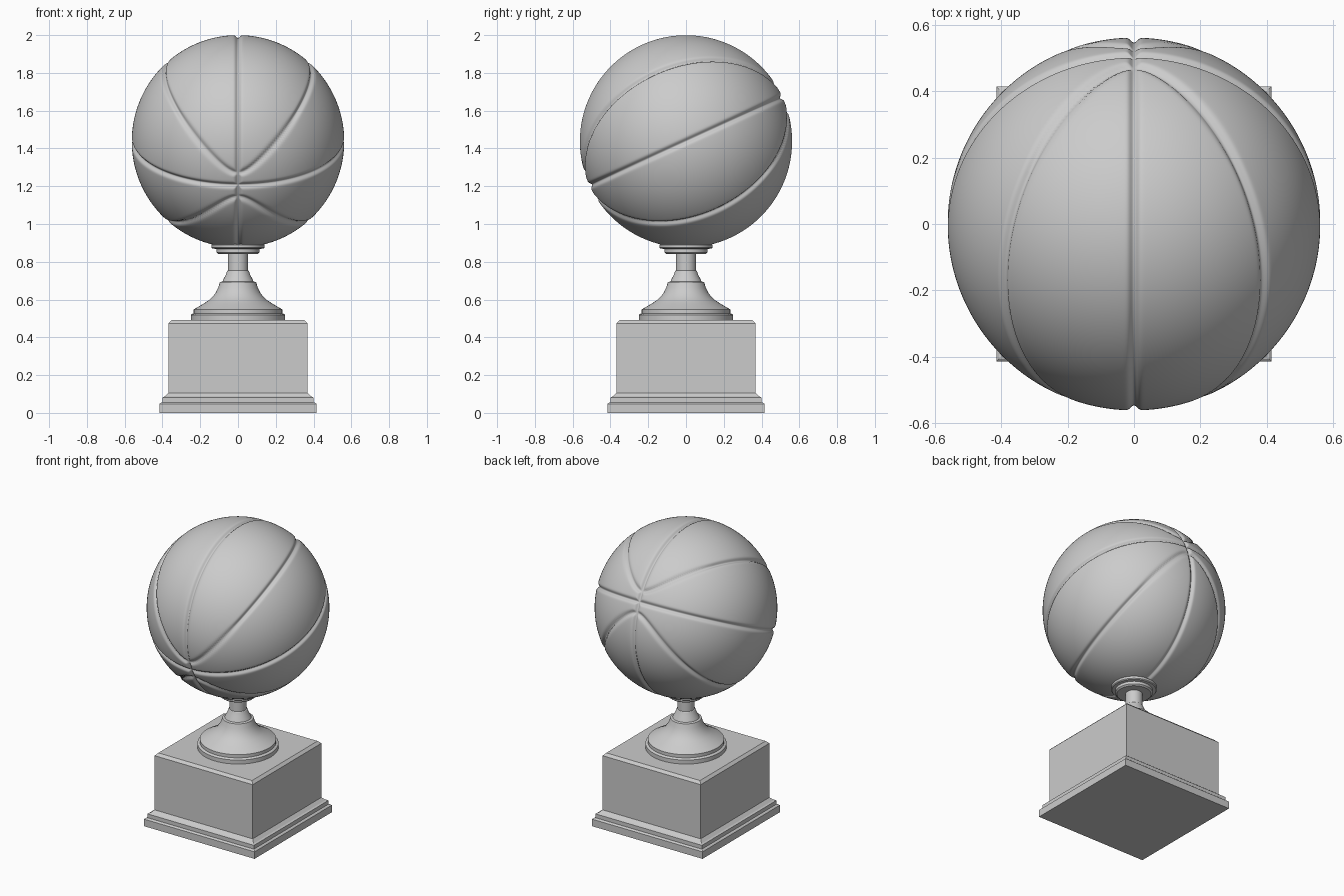
import bpy, bmesh
from math import sin, cos, tan, pi, sqrt, exp, radians
from mathutils import Vector, Matrix

if "Cube" in bpy.data.objects:
    bpy.data.objects.remove(bpy.data.objects["Cube"])


def finish(bm, name):
    bmesh.ops.recalc_face_normals(bm, faces=bm.faces)
    me = bpy.data.meshes.new(name)
    bm.to_mesh(me)
    bm.free()
    ob = bpy.data.objects.new(name, me)
    bpy.context.collection.objects.link(ob)
    bpy.ops.object.select_all(action='DESELECT')
    ob.select_set(True)
    bpy.context.view_layer.objects.active = ob
    return ob


def stack(name, profile, sides, scale=1.0, turn=0.0):
    """Closed solid made of stacked regular rings given as (radius, z)."""
    bm = bmesh.new()
    rings = [[bm.verts.new((r * scale * cos(turn + 2 * pi * i / sides),
                            r * scale * sin(turn + 2 * pi * i / sides), z))
              for i in range(sides)] for r, z in profile]
    for a, b in zip(rings, rings[1:]):
        for i in range(sides):
            j = (i + 1) % sides
            bm.faces.new((a[i], a[j], b[j], b[i]))
    bm.faces.new(rings[0])
    bm.faces.new(rings[-1])
    return finish(bm, name)


# Square plinth with stepped foot and chamfered top
stack("plinth", [(.415, 0), (.415, .048), (.408, .054), (.40, .056), (.40, .082),
                 (.388, .087), (.369, .106), (.369, .474), (.352, .491)],
      4, sqrt(2), pi / 4)

# Turned stem with flared foot and cup under the ball
stack("stem", [(.25, .489), (.25, .518), (.243, .524), (.235, .526), (.235, .548),
               (.222, .555), (.185, .577), (.155, .596), (.135, .614), (.118, .636),
               (.105, .662), (.096, .692), (.082, .696), (.078, .706), (.066, .728),
               (.057, .752), (.053, .755), (.053, .842), (.105, .842), (.115, .85),
               (.115, .868), (.135, .870), (.14, .875), (.14, .890), (.132, .894)], 48)
bpy.ops.object.shade_smooth_by_angle(angle=radians(30))

# Ball: quad sphere with vertices crowded along the seams, pushed in as grooves
R, GAP = .5625, .07
WIDTH, DEPTH = .013, .015


def warp(u):
    return tan(pi / 4 * (u - .55 * sin(2 * pi * u) / (2 * pi)))


bm = bmesh.new()
bmesh.ops.create_cube(bm, size=2)
bmesh.ops.subdivide_edges(bm, edges=bm.edges[:], cuts=107, use_grid_fill=True)
tilt = Matrix.Rotation(radians(24.6), 3, 'X')
for v in bm.verts:
    n = Vector([warp(c) for c in v.co]).normalized()
    x, z = n.x * R, n.z * R
    curved = abs(z * z - x * x - GAP * GAP) / (2 * sqrt(x * x + z * z) + 1e-6)
    d = min(abs(x), abs(z), curved)          # distance to the nearest seam
    v.co = tilt @ (n * (R - DEPTH * exp(-(d / WIDTH) ** 2))) + Vector((0, 0, 2 - R))
finish(bm, "ball")
bpy.ops.object.shade_smooth()
